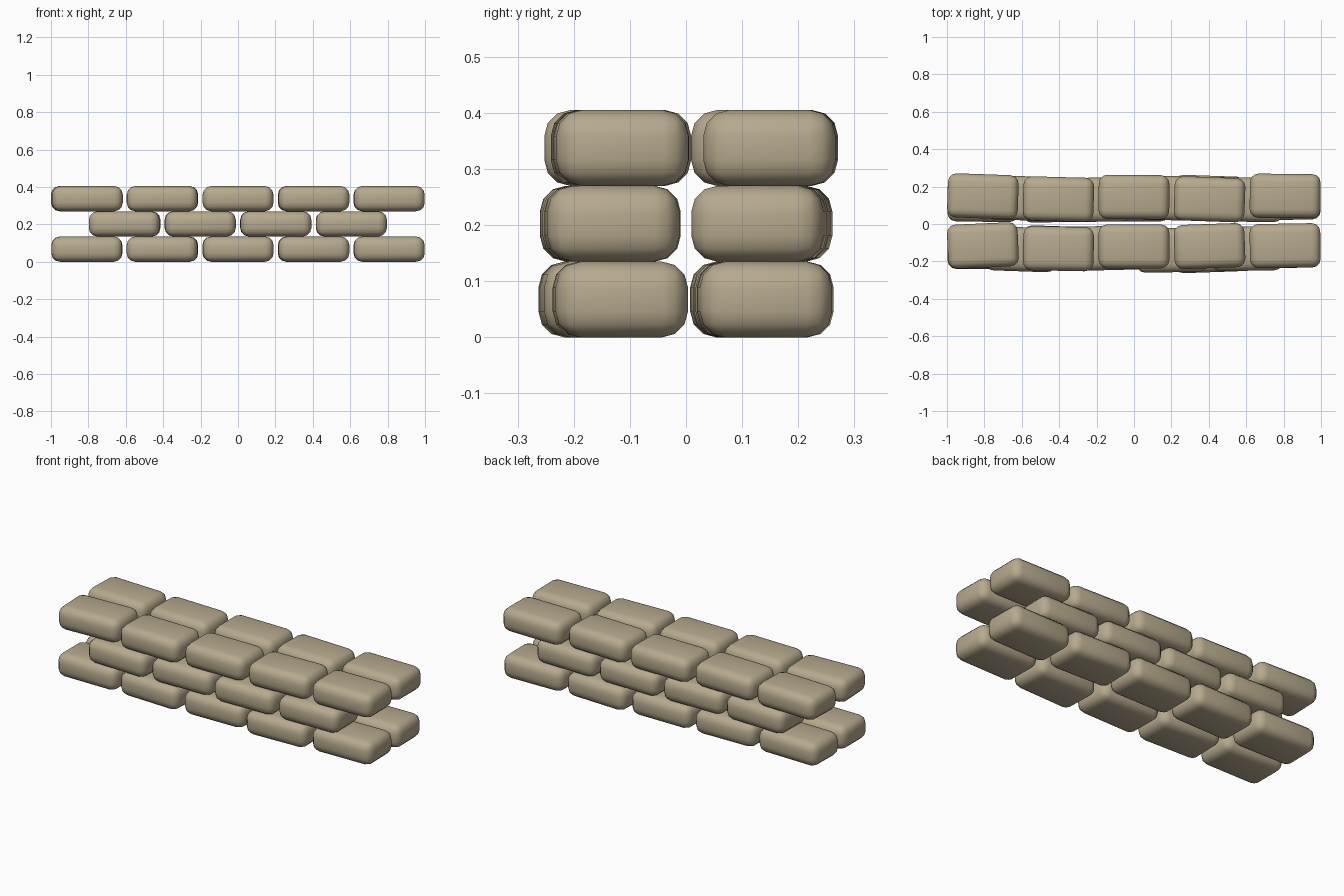
import bpy, bmesh, math

if "Cube" in bpy.data.objects:
    bpy.data.objects.remove(bpy.data.objects["Cube"])

stone = bpy.data.materials.new("sandstone")
stone.diffuse_color = (0.47, 0.40, 0.27, 1)
stone.use_nodes = True
stone.node_tree.nodes["Principled BSDF"].inputs["Base Color"].default_value = stone.diffuse_color

W, D, H = 0.378, 0.236, 0.135
PITCH = 0.404


def block(name, x, y, z, turn):
    """Rounded stone block, slightly turned about its vertical axis."""
    bm = bmesh.new()
    bmesh.ops.create_cube(bm, size=1)
    for v in bm.verts:
        v.co.x *= W
        v.co.y *= D
        v.co.z *= H
    bmesh.ops.bevel(bm, geom=bm.edges[:], offset=0.046, offset_type='OFFSET',
                    segments=3, profile=0.5, affect='EDGES')
    me = bpy.data.meshes.new(name)
    bm.to_mesh(me)
    bm.free()
    me.polygons.foreach_set("use_smooth", [True] * len(me.polygons))
    me.materials.append(stone)
    ob = bpy.data.objects.new(name, me)
    ob.location = (x, y, z)
    ob.rotation_euler.z = math.radians(turn)
    bpy.context.collection.objects.link(ob)


# Courses from the bottom up: (y centre, turn in degrees) for each block, left to right
courses = [
    {"front": [(-0.122, 0), (-0.130, -2), (-0.125, 1), (-0.140, 2), (-0.117, 1)],
     "back": [(0.130, -1), (0.128, 1), (0.132, 0), (0.140, -2), (0.140, 1)]},
    {"front": [(-0.135, -2), (-0.130, 1), (-0.140, 1), (-0.132, 1)],
     "back": [(0.138, -2), (0.130, 1), (0.138, -1), (0.130, -1)]},
    {"front": [(-0.115, 2.5), (-0.132, -1), (-0.120, 0), (-0.118, 2), (-0.116, 1)],
     "back": [(0.148, -2), (0.133, -1.5), (0.144, -0.5), (0.132, -2), (0.150, -0.5)]},
]
for level, course in enumerate(courses):
    for side, blocks in course.items():
        for i, (y, turn) in enumerate(blocks):
            x = (i - (len(blocks) - 1) / 2) * PITCH
            block(f"{side}_block_{level + 1}_{i + 1}", x, y, H * (level + 0.5), turn)
